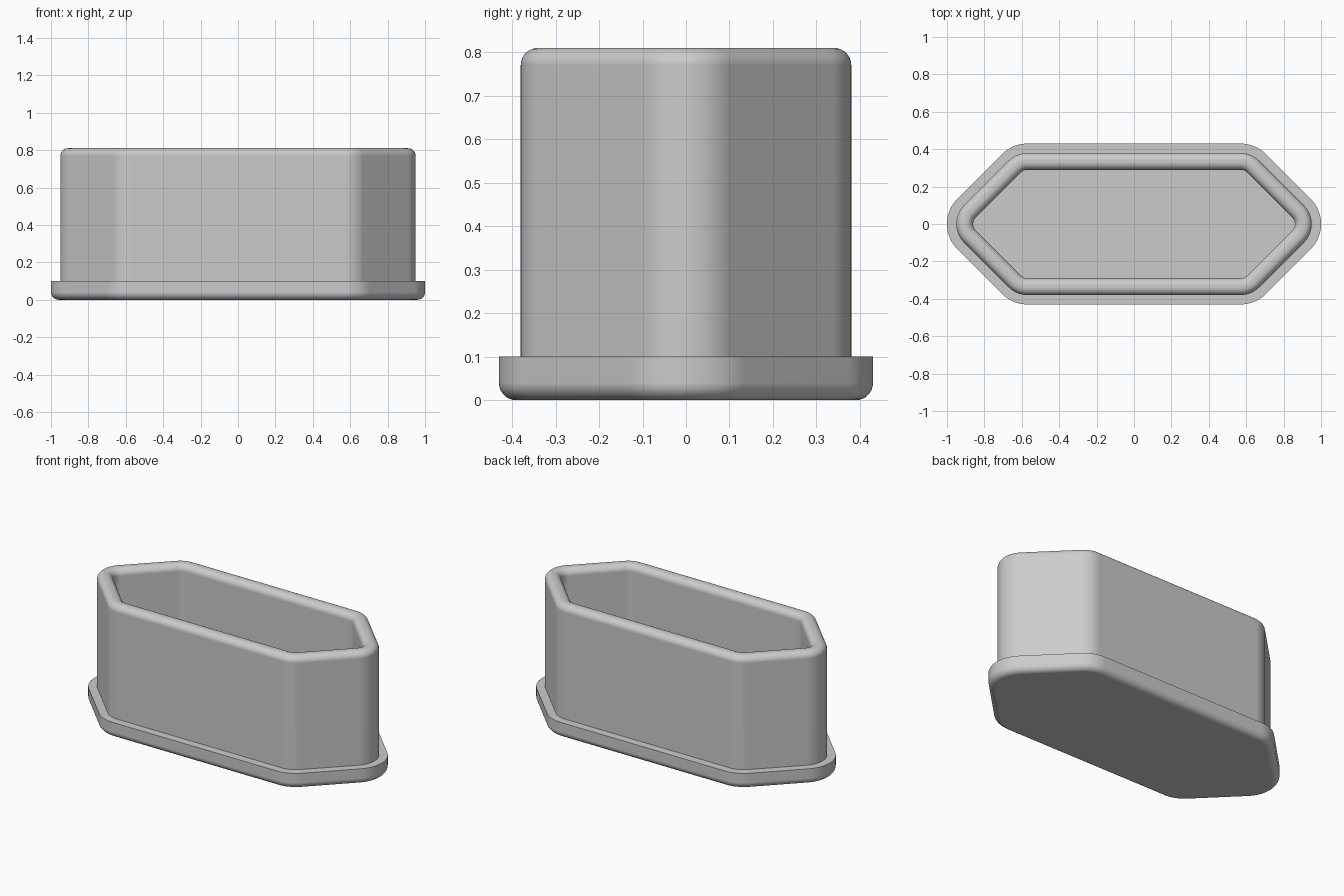
import bpy
import bmesh
from math import cos, sin, radians

cube = bpy.data.objects.get("Cube")
if cube:
    bpy.data.objects.remove(cube, do_unlink=True)

grey = bpy.data.materials.new("light_grey")
grey.use_nodes = True
grey.diffuse_color = (0.6, 0.6, 0.6, 1)
grey.node_tree.nodes["Principled BSDF"].inputs["Base Color"].default_value = (0.6, 0.6, 0.6, 1)

# Core hexagon corners: x, y, start angle and end angle of the rounded corner
TIP, SIDE, HALF = 0.81, 0.57, 0.24
CORNERS = [(TIP, 0, -45, 45), (SIDE, HALF, 45, 90), (-SIDE, HALF, 90, 135),
           (-TIP, 0, 135, 225), (-SIDE, -HALF, 225, 270), (SIDE, -HALF, 270, 315)]


def outline(offset):
    """Rounded hexagon lying a given distance outside the core hexagon."""
    points = []
    for x, y, start, end in CORNERS:
        steps = (end - start) // 5
        for i in range(steps + 1):
            a = radians(start + (end - start) * i / steps)
            points.append((x + offset * cos(a), y + offset * sin(a)))
    return points


def arc(offset, z, radius, start, end, steps=8):
    """Quarter round in the (offset, height) profile."""
    angles = [radians(start + (end - start) * i / steps) for i in range(steps + 1)]
    return [(offset + radius * cos(a), z + radius * sin(a)) for a in angles]


def sweep(name, profile, capped):
    """Carry an (offset, height) profile round the hexagon."""
    bm = bmesh.new()
    rings = [[bm.verts.new((x, y, z)) for x, y in outline(d)] for d, z in profile]
    for low, high in zip(rings, rings[1:]):
        for i in range(len(low)):
            j = (i + 1) % len(low)
            bm.faces.new((low[i], low[j], high[j], high[i]))
    if capped:
        bm.faces.new(rings[0][::-1])
        bm.faces.new(rings[-1])
    mesh = bpy.data.meshes.new(name)
    bm.to_mesh(mesh)
    bm.free()
    mesh.materials.append(grey)
    obj = bpy.data.objects.new(name, mesh)
    bpy.context.collection.objects.link(obj)
    bpy.ops.object.select_all(action="DESELECT")
    obj.select_set(True)
    bpy.context.view_layer.objects.active = obj
    bpy.ops.object.shade_smooth_by_angle(angle=radians(30))
    normals = obj.modifiers.new("even_shading", "WEIGHTED_NORMAL")
    normals.keep_sharp = True
    return obj


# Flanged base plate with a rounded lower edge; its top is also the inner floor
sweep("base_plate", arc(0.15, 0.04, 0.04, -90, 0) + [(0.19, 0.10)], True)

# Hollow wall with a rounded rim
rim = arc(0.10, 0.77, 0.04, 0, 90) + arc(0.09, 0.77, 0.04, 90, 180)
sweep("wall", [(0.14, 0.10)] + rim + [(0.05, 0.10)], False)
